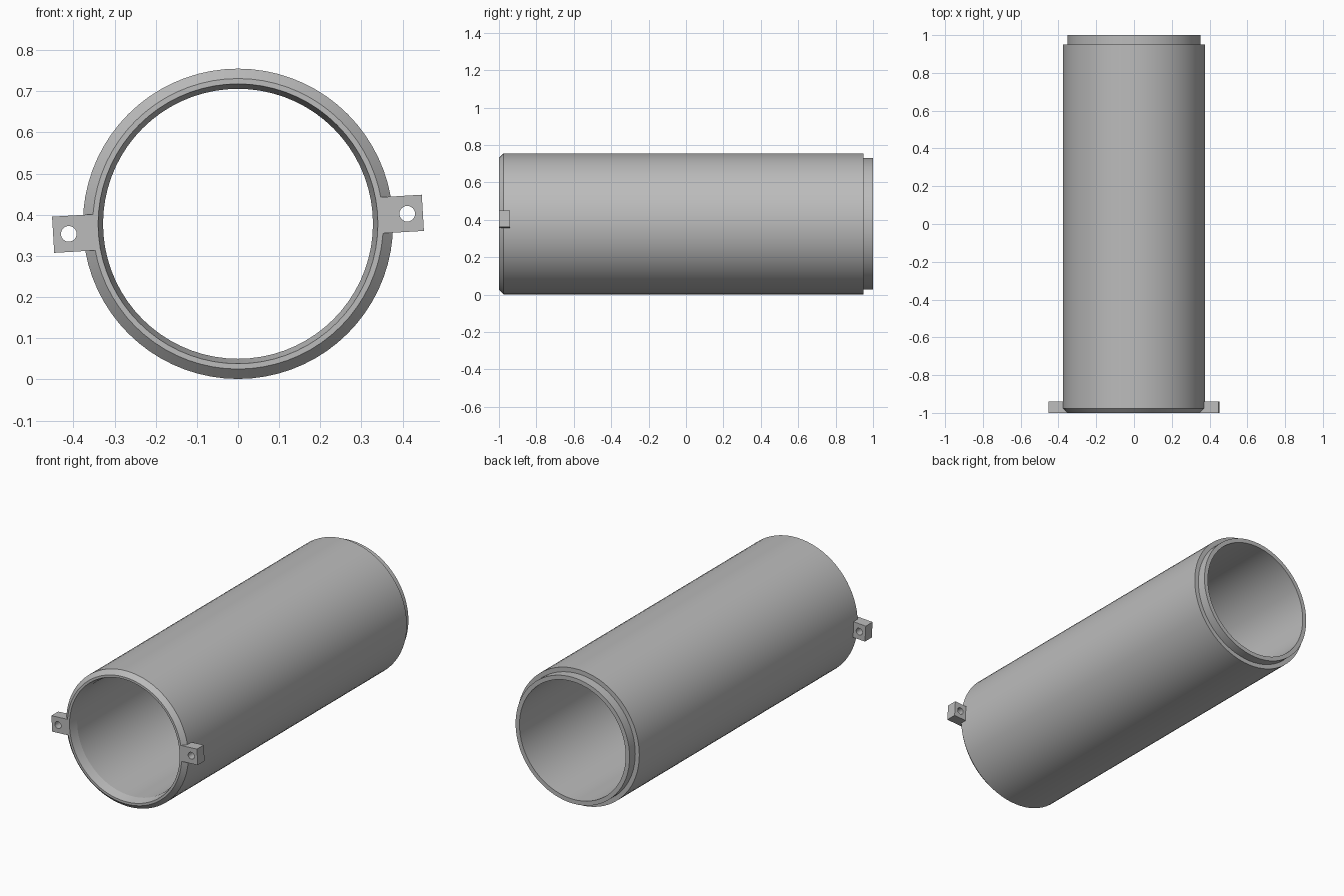
import bpy
import math
from mathutils import Matrix

cube = bpy.data.objects.get("Cube")
if cube:
    bpy.data.objects.remove(cube, do_unlink=True)

AXIS_Z = 0.378
SEGMENTS = 72

grey = bpy.data.materials.new("plain_grey")
grey.use_nodes = True
grey.diffuse_color = (0.5, 0.5, 0.5, 1)
grey.node_tree.nodes["Principled BSDF"].inputs["Base Color"].default_value = (0.5, 0.5, 0.5, 1)


def select_only(obj):
    bpy.ops.object.select_all(action="DESELECT")
    obj.select_set(True)
    bpy.context.view_layer.objects.active = obj


def lathe(name, profile):
    """Spin a closed (radius, y) profile around the tube's long axis."""
    n = len(profile)
    verts, faces = [], []
    for i in range(SEGMENTS):
        a = 2 * math.pi * i / SEGMENTS
        verts += [(r * math.cos(a), y, AXIS_Z + r * math.sin(a)) for r, y in profile]
        j = (i + 1) % SEGMENTS
        for k in range(n):
            m = (k + 1) % n
            faces.append((i * n + k, i * n + m, j * n + m, j * n + k))
    mesh = bpy.data.meshes.new(name)
    mesh.from_pydata(verts, [], faces)
    mesh.materials.append(grey)
    obj = bpy.data.objects.new(name, mesh)
    bpy.context.collection.objects.link(obj)
    select_only(obj)
    bpy.ops.object.mode_set(mode="EDIT")
    bpy.ops.mesh.select_all(action="SELECT")
    bpy.ops.mesh.normals_make_consistent(inside=False)
    bpy.ops.object.mode_set(mode="OBJECT")
    bpy.ops.object.shade_smooth_by_angle(angle=math.radians(12))
    return obj


def lug(name, angle):
    """Square mounting ear with a through hole, set radially at the given angle."""
    inner, outer, height, front, back = 0.342, 0.45, 0.088, -1.0, -0.94
    mid_y = (front + back) / 2
    bpy.ops.mesh.primitive_cube_add(size=1)
    ear = bpy.context.object
    ear.name = name
    ear.data.transform(Matrix.Translation(((inner + outer) / 2, mid_y, 0))
                       @ Matrix.Diagonal((outer - inner, back - front, height, 1)))
    ear.data.materials.append(grey)

    bpy.ops.mesh.primitive_cylinder_add(vertices=32, radius=0.019, depth=0.2)
    drill = bpy.context.object
    drill.hide_render = True
    drill.data.transform(Matrix.Translation((0.412, mid_y, 0))
                         @ Matrix.Rotation(math.pi / 2, 4, "X"))
    drill.data.materials.append(grey)

    cut = ear.modifiers.new("hole", "BOOLEAN")
    cut.operation = "DIFFERENCE"
    cut.solver = "EXACT"
    cut.object = drill
    select_only(ear)
    bpy.ops.object.modifier_apply(modifier=cut.name)
    bpy.data.objects.remove(drill, do_unlink=True)

    ear.data.transform(Matrix.Translation((0, 0, AXIS_Z))
                       @ Matrix.Rotation(-angle, 4, "Y"))
    bpy.ops.object.shade_smooth_by_angle(angle=math.radians(30))
    return ear


# Tube: bevelled front rim, stepped spigot at the back, bevelled bore ends
lathe("tube", [
    (0.340, -1.0), (0.353, -1.0), (0.377, -0.976), (0.377, 0.95),
    (0.352, 0.95), (0.352, 1.0), (0.328, 1.0), (0.328, -0.95),
])

# Mounting ears on opposite sides, slightly turned
tilt = math.radians(3.4)
lug("left_lug", tilt)
lug("right_lug", tilt + math.pi)
